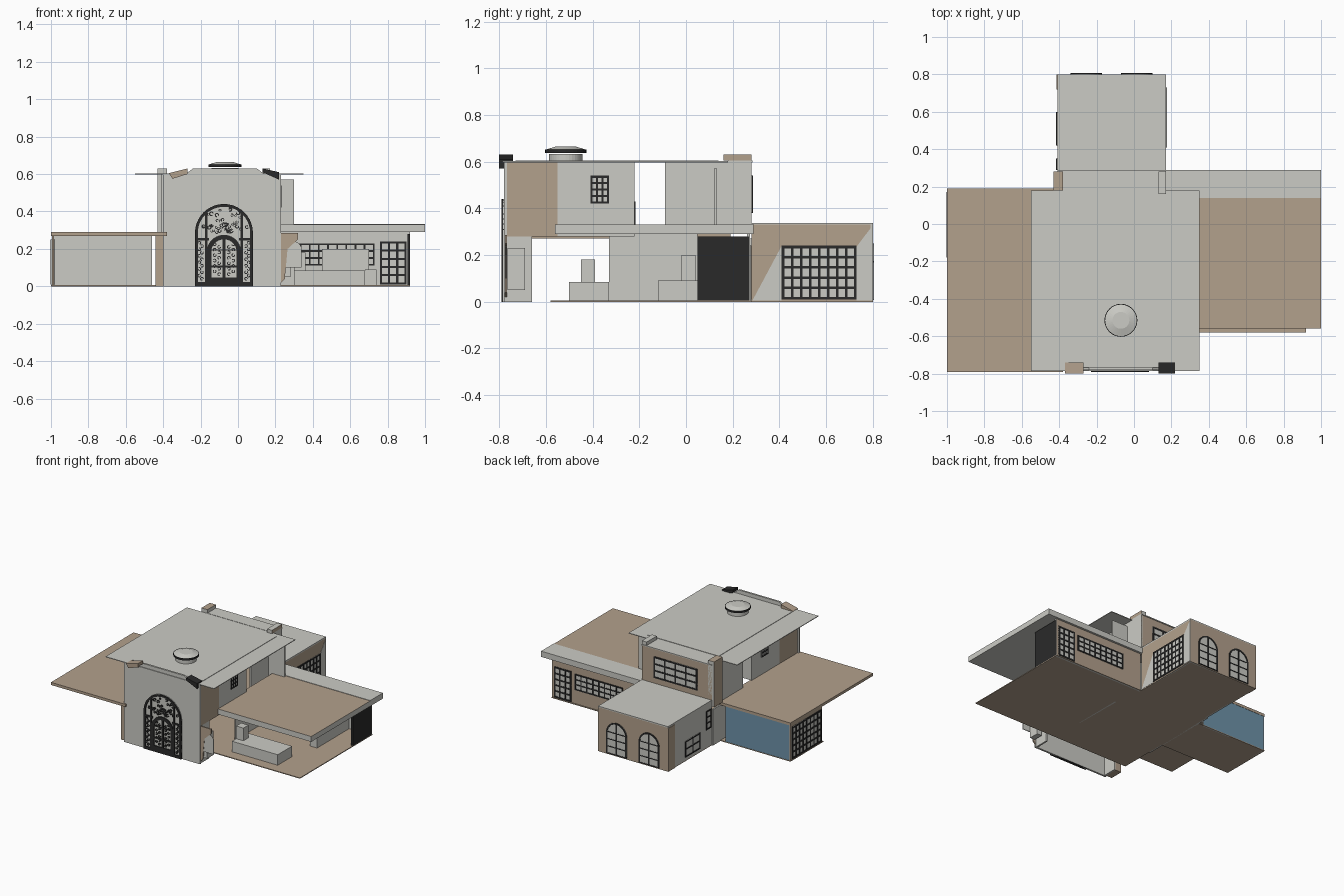
import bpy, bmesh, math, random
from mathutils import Matrix, Vector

if "Cube" in bpy.data.objects:
    bpy.data.objects.remove(bpy.data.objects["Cube"])

random.seed(4)


def material(name, col):
    m = bpy.data.materials.new(name)
    m.diffuse_color = (*col, 1)
    m.use_nodes = True
    m.node_tree.nodes["Principled BSDF"].inputs["Base Color"].default_value = m.diffuse_color
    return m


GREY = material("light plaster", (0.60, 0.60, 0.56))
TAN = material("tan stone", (0.45, 0.355, 0.265))
BLACK = material("black iron", (0.023, 0.023, 0.023))
BLUE = material("blue wall", (0.155, 0.29, 0.40))


def finish(name, bm, mats):
    me = bpy.data.meshes.new(name)
    bm.to_mesh(me)
    bm.free()
    for m in mats:
        me.materials.append(m)
    ob = bpy.data.objects.new(name, me)
    bpy.context.collection.objects.link(ob)
    return ob


def box(name, x, y, z, mat, over=None):
    """Box from ranges; over = {(axis, sign): material} recolours faces by direction."""
    bm = bmesh.new()
    lo, hi = Vector((x[0], y[0], z[0])), Vector((x[1], y[1], z[1]))
    bmesh.ops.create_cube(bm, size=1, matrix=Matrix.Translation((lo + hi) / 2) @ Matrix.Diagonal((*(hi - lo), 1)))
    bm.normal_update()
    mats = [mat]
    for (axis, sign), m in (over or {}).items():
        mats.append(m)
        for f in bm.faces:
            if f.normal[axis] * sign > 0.9:
                f.material_index = len(mats) - 1
    return finish(name, bm, mats)


def prism(name, axis, p0, p1, polys, mat):
    """Extrude (u, z) outlines between two positions along x (0) or y (1)."""
    bm = bmesh.new()
    for pts in polys:
        a, b = [[bm.verts.new((p, u, z) if axis == 0 else (u, p, z)) for u, z in pts] for p in (p0, p1)]
        bm.faces.new(a)
        bm.faces.new(b[::-1])
        for i in range(len(a)):
            j = (i + 1) % len(a)
            bm.faces.new((a[j], a[i], b[i], b[j]))
    bmesh.ops.recalc_face_normals(bm, faces=bm.faces)
    return finish(name, bm, [mat])


def rect(u0, u1, z0, z1):
    return [(u0, z0), (u1, z0), (u1, z1), (u0, z1)]


def arch(u0, u1, z0, z1, n=20):
    c, r = (u0 + u1) / 2, (u1 - u0) / 2
    arc = [(c - r * math.cos(math.pi * i / n), z1 - r + r * math.sin(math.pi * i / n)) for i in range(n + 1)]
    return [(u0, z0)] + arc + [(u1, z0)]


def arch_band(u0, u1, z0, z1, w):
    return arch(u0, u1, z0, z1) + arch(u0 + w, u1 - w, z0, z1 - w)[::-1]


def scroll(u, z, r, start):
    pts = [(start + 5.2 * i / 9) for i in range(10)]
    ring = lambda q: [(u + q * math.cos(t), z + q * math.sin(t)) for t in pts]
    return ring(r) + ring(r * 0.5)[::-1]


def bars(u0, u1, z0, z1, nu, nz, w):
    out = []
    for i in range(nu + 1):
        c = u0 + w / 2 + (u1 - u0 - w) * i / nu
        out.append(rect(c - w / 2, c + w / 2, z0, z1))
    for i in range(nz + 1):
        c = z0 + w / 2 + (z1 - z0 - w) * i / nz
        out.append(rect(u0, u1, c - w / 2, c + w / 2))
    return out


def window(name, axis, p, u, z, nu, nz, w=0.009):
    prism(name + "_panes", axis, p - 0.009, p + 0.009, [rect(*u, *z)], GREY)
    prism(name + "_bars", axis, p - 0.012, p + 0.012, bars(*u, *z, nu, nz, w), BLACK)


# floors
box("main_floor", (-0.41, 0.92), (-0.58, 0.28), (0, 0.006), TAN)
box("back_floor", (-0.41, 0.17), (0.28, 0.80), (0, 0.006), TAN)
box("left_floor", (-1, -0.41), (-0.2, 0.19), (0, 0.006), TAN)

# left wing
box("left_roof", (-1, -0.38), (-0.79, 0.19), (0.27, 0.29), TAN)
box("left_back_wall", (-0.99, -0.46), (0.178, 0.188), (0, 0.27), GREY, {(1, 1): BLUE})
box("left_side_wall", (-0.995, -0.985), (-0.19, 0.188), (0, 0.27), GREY, {(0, -1): TAN, (1, -1): TAN})
window("left_side_window", 0, -0.99, (-0.18, 0.17), (0.01, 0.25), 8, 5, 0.012)

# right wing
box("right_roof", (0.2, 1), (-0.56, 0.14), (0.29, 0.33), GREY, {(2, 1): TAN})
box("right_roof_rim", (0.17, 1), (0.14, 0.29), (0.29, 0.333), GREY)
box("right_back_wall", (0.17, 0.92), (0.262, 0.274), (0, 0.29), GREY, {(1, 1): TAN})
window("right_back_door", 1, 0.268, (0.76, 0.90), (0.01, 0.24), 3, 5, 0.011)
window("right_back_window", 1, 0.268, (0.33, 0.73), (0.11, 0.23), 8, 3)
box("right_side_door", (0.905, 0.92), (0.05, 0.27), (0.006, 0.28), BLACK)
box("core_east_wall", (0.2, 0.212), (-0.33, 0.05), (0, 0.29), GREY)
box("core_west_wall", (-0.42, -0.408), (-0.33, 0.28), (0, 0.27), GREY)
box("low_counter", (0.3, 0.68), (-0.5, -0.33), (0.006, 0.085), GREY)
box("tall_counter", (0.3, 0.36), (-0.45, -0.39), (0.006, 0.18), GREY)
box("partition", (0.68, 0.74), (-0.12, 0.262), (0.006, 0.09), GREY)
box("cabinet", (0.45, 0.7), (-0.02, 0.04), (0.006, 0.2), GREY)

# back wing
box("back_roof", (-0.41, 0.17), (0.28, 0.80), (0.328, 0.338), GREY)
box("back_gable_wall", (-0.41, 0.17), (0.788, 0.80), (0, 0.33), GREY, {(1, 1): TAN})
for i, u in enumerate((-0.34, -0.07)):
    o = (u, u + 0.17, 0.008, 0.25)
    prism(f"back_arch_glass_{i}", 1, 0.785, 0.803, [arch(*o)], GREY)
    prism(f"back_arch_frame_{i}", 1, 0.782, 0.806, [arch_band(*o, 0.011), rect(u + 0.08, u + 0.09, 0.008, 0.245)]
          + [rect(u, u + 0.17, z, z + 0.006) for z in (0.008, 0.06, 0.115, 0.168)], BLACK)
box("back_east_wall", (0.158, 0.17), (0.28, 0.79), (0, 0.33), GREY, {(0, 1): TAN})
prism("back_east_pale_patch", 0, 0.166, 0.172, [[(0.285, 0.006), (0.41, 0.006), (0.41, 0.24)],
                                              [(0.73, 0.006), (0.798, 0.006), (0.798, 0.325), (0.73, 0.235)]], GREY)
window("back_east_window", 0, 0.164, (0.41, 0.73), (0.01, 0.24), 8, 5, 0.011)
box("back_west_wall", (-0.41, -0.398), (0.28, 0.79), (0, 0.33), GREY)
box("back_west_pilaster", (-0.414, -0.40), (0.72, 0.80), (0, 0.325), TAN)
window("back_west_window", 0, -0.404, (0.42, 0.60), (0.03, 0.15), 2, 2)
window("back_west_slot", 0, -0.404, (0.29, 0.35), (0.14, 0.28), 1, 3)

# hall facade with raised centre
prism("facade", 1, -0.78, -0.766, [[(-0.40, 0), (0.23, 0), (0.23, 0.6), (0.14, 0.6), (0.10, 0.63),
                                    (-0.24, 0.63), (-0.28, 0.6), (-0.40, 0.6)]], GREY)

# ornate arched front door
C = -0.075
prism("front_door_panes", 1, -0.784, -0.77, [arch(C - 0.155, C + 0.155, 0, 0.44, 32)], GREY)
iron = [arch_band(C - 0.155, C + 0.155, 0, 0.44, 0.015), arch_band(C - 0.092, C + 0.092, 0, 0.275, 0.024),
        rect(C - 0.008, C + 0.008, 0, 0.26), rect(C - 0.155, C + 0.155, 0, 0.022),
        rect(C - 0.155, C - 0.08, 0.245, 0.258), rect(C + 0.08, C + 0.155, 0.245, 0.258)]
for s in (-1, 1):
    iron.append(rect(*sorted((C + s * 0.088, C + s * 0.102)), 0, 0.40))
    for z0, z1 in ((0.02, 0.05), (0.10, 0.115), (0.19, 0.2)):
        iron.append(rect(*sorted((C + s * 0.008, C + s * 0.07)), z0, z1 - 0.004))
    for k in range(12):
        iron.append(scroll(C + s * (0.118 + 0.014 * (k % 2)), 0.04 + 0.0175 * k, 0.010, k))
    for k in range(12):
        iron.append(scroll(C + s * (0.026 + 0.024 * (k % 2)), 0.065 + 0.0145 * k, 0.010, k * 2))
for k in range(46):  # transom scrollwork
    a, r = random.uniform(0.1, math.pi - 0.1), random.uniform(0.015, 0.135)
    u, z = C + r * math.cos(a), 0.285 + r * math.sin(a)
    iron.append(scroll(u, z, random.uniform(0.007, 0.013), a * 3))
prism("front_door_ironwork", 1, -0.791, -0.768, iron, BLACK)

# hall walls, east and west alike
for side, x, s in (("east", 0.22, 1), ("west", -0.385, -1)):
    xr = (x - 0.006, x + 0.006)
    box(f"hall_{side}_front_wall", xr, (-0.775, -0.55), (0.28, 0.6), GREY, {(0, s): TAN})
    box(f"hall_{side}_wall", xr, (-0.55, -0.22), (0.28, 0.6), GREY)
    window(f"hall_{side}_window", 0, x, (-0.41, -0.33), (0.42, 0.54), 3, 4)
    box(f"hall_{side}_low_wall", xr, (-0.775, -0.66), (0, 0.28), GREY)
box("hall_west_pier", (-0.44, -0.385), (-0.76, -0.66), (0, 0.27), TAN)
box("hall_west_upper_pier", (-0.43, -0.38), (0.18, 0.28), (0.29, 0.63), GREY, {(2, 1): TAN, (0, -1): TAN})
box("hall_rear_wall", (-0.385, 0.22), (-0.232, -0.22), (0.29, 0.6), GREY)
box("hall_rear_window", (-0.2, 0.05), (-0.22, -0.216), (0.33, 0.43), BLACK)

# side wing wall beside the facade
prism("entry_side_wall", 1, -0.776, -0.766, [[(0.23, 0.02), (0.25, 0.04), (0.265, 0.2), (0.32, 0.25), (0.32, 0.285), (0.23, 0.285)]], TAN)
prism("entry_arch_panel", 1, -0.774, -0.768, [arch(0.255, 0.34, 0.10, 0.24)], GREY)
box("entry_step_block", (0.24, 0.28), (-0.765, -0.69), (0.05, 0.23), GREY)

# upper back block
box("upper_back_wall", (-0.41, 0.17), (0.266, 0.28), (0.29, 0.6), GREY, {(1, 1): TAN})
window("upper_back_window", 1, 0.274, (-0.29, 0.07), (0.38, 0.54), 4, 3, 0.011)
box("upper_east_wall", (0.158, 0.17), (-0.09, 0.28), (0.29, 0.6), GREY)
box("upper_west_wall", (-0.41, -0.398), (-0.09, 0.28), (0.29, 0.6), GREY)
box("upper_side_fin", (0.16, 0.30), (0.12, 0.132), (0.29, 0.57), GREY)

# flat main roof with inner panel and cornice scraps
box("main_roof", (-0.55, 0.35), (-0.785, 0.18), (0.597, 0.602), GREY)
box("rear_roof", (-0.41, 0.17), (0.18, 0.285), (0.597, 0.604), GREY)
box("roof_inner_panel", (-0.37, 0.22), (-0.73, 0.14), (0.602, 0.605), GREY)
prism("cornice_left", 1, -0.8, -0.74, [[(-0.37, 0.605), (-0.35, 0.575), (-0.27, 0.60), (-0.27, 0.63)]], TAN)
prism("cornice_right", 1, -0.8, -0.74, [[(0.13, 0.63), (0.13, 0.61), (0.22, 0.57), (0.22, 0.61)]], BLACK)
box("cornice_rear", (0.13, 0.17), (0.16, 0.28), (0.604, 0.63), GREY, {(0, 1): TAN})

# round skylight
for name, r1, r2, z0, z1, m in (("skylight_drum", 0.072, 0.072, 0.602, 0.632, GREY),
                                ("skylight_rim", 0.088, 0.088, 0.638, 0.652, BLACK),
                                ("skylight_lens", 0.084, 0.045, 0.652, 0.664, GREY)):
    bm = bmesh.new()
    bmesh.ops.create_cone(bm, cap_ends=True, segments=32, radius1=r1, radius2=r2, depth=z1 - z0,
                          matrix=Matrix.Translation((-0.07, -0.515, (z0 + z1) / 2)))
    finish(name, bm, [m])
